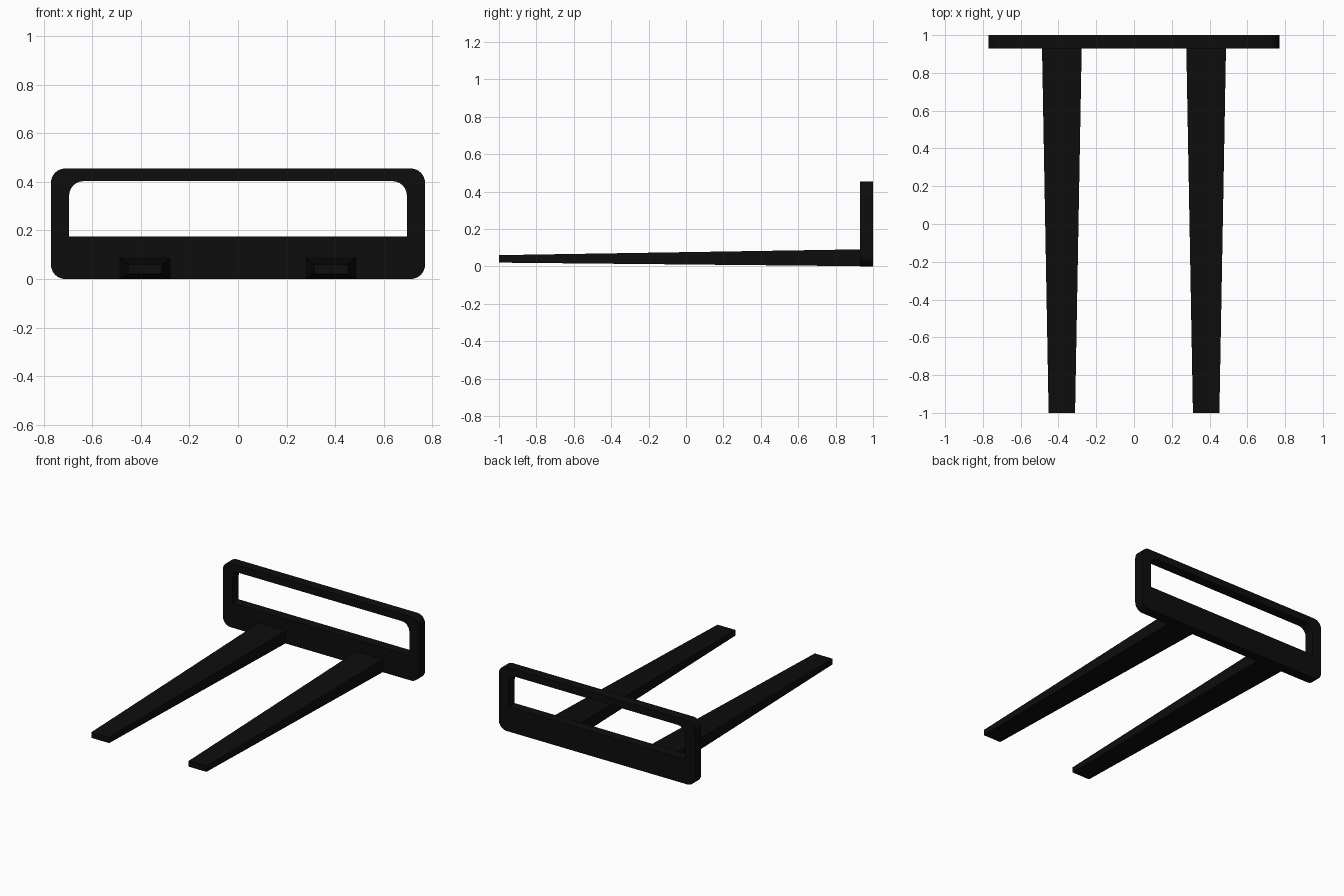
import bpy
import bmesh
from math import cos, sin, pi
from mathutils import Vector

if "Cube" in bpy.data.objects:
    bpy.data.objects.remove(bpy.data.objects["Cube"], do_unlink=True)

black = bpy.data.materials.new("matte black")
black.use_nodes = True
colour = (0.004, 0.004, 0.004, 1)
black.diffuse_color = colour
black.node_tree.nodes["Principled BSDF"].inputs["Base Color"].default_value = colour


def finish(name, bm):
    bmesh.ops.recalc_face_normals(bm, faces=bm.faces)
    mesh = bpy.data.meshes.new(name)
    bm.to_mesh(mesh)
    bm.free()
    mesh.materials.append(black)
    obj = bpy.data.objects.new(name, mesh)
    bpy.context.collection.objects.link(obj)
    return obj


def rounded_rect(half_width, bottom, top, bottom_radius, top_radius, steps=6):
    """Outline in x, z, running anticlockwise from the lower right corner."""
    points = []
    corners = [(1, bottom, 1, bottom_radius, -pi / 2), (1, top, -1, top_radius, 0),
               (-1, top, -1, top_radius, pi / 2), (-1, bottom, 1, bottom_radius, pi)]
    for side, z, inward, r, start in corners:
        centre = (side * (half_width - r), z + inward * r)
        count = steps if r > 0 else 0
        for i in range(count + 1):
            a = start + pi / 2 * i / max(count, 1)
            points.append((centre[0] + r * cos(a), centre[1] + r * sin(a)))
    return points


# Upright plate with a long window, round only at the window's top corners
FRONT, BACK = 0.93, 1.0
bm = bmesh.new()
edges = []
for outline in (rounded_rect(0.77, 0, 0.455, 0.06, 0.06),
                rounded_rect(0.695, 0.175, 0.403, 0, 0.06)):
    verts = [bm.verts.new((x, FRONT, z)) for x, z in outline]
    edges += [bm.edges.new((v, verts[i - 1])) for i, v in enumerate(verts)]
bmesh.ops.triangle_fill(bm, edges=edges, use_beauty=True, normal=Vector((0, -1, 0)))
extruded = bmesh.ops.extrude_face_region(bm, geom=bm.faces[:], use_keep_orig=True)
moved = [g for g in extruded["geom"] if isinstance(g, bmesh.types.BMVert)]
bmesh.ops.translate(bm, verts=moved, vec=(0, BACK - FRONT, 0))
plate = finish("back_plate", bm)
bpy.context.view_layer.objects.active = plate
plate.select_set(True)
bpy.ops.object.shade_smooth_by_angle()

# Tapered tines, thinner and narrower at the tip
for name, side in (("left_tine", 1), ("right_tine", -1)):
    bm = bmesh.new()
    bmesh.ops.create_cube(bm, size=2)
    for v in bm.verts:
        root = v.co.y > 0
        half_w, half_h = (0.105, 0.045) if root else (0.07, 0.02)
        centre_z = 0.046 if root else 0.04
        v.co = (side * 0.382 + v.co.x * half_w,
                FRONT + 0.002 if root else -1.0,
                centre_z + v.co.z * half_h)
    finish(name, bm)
